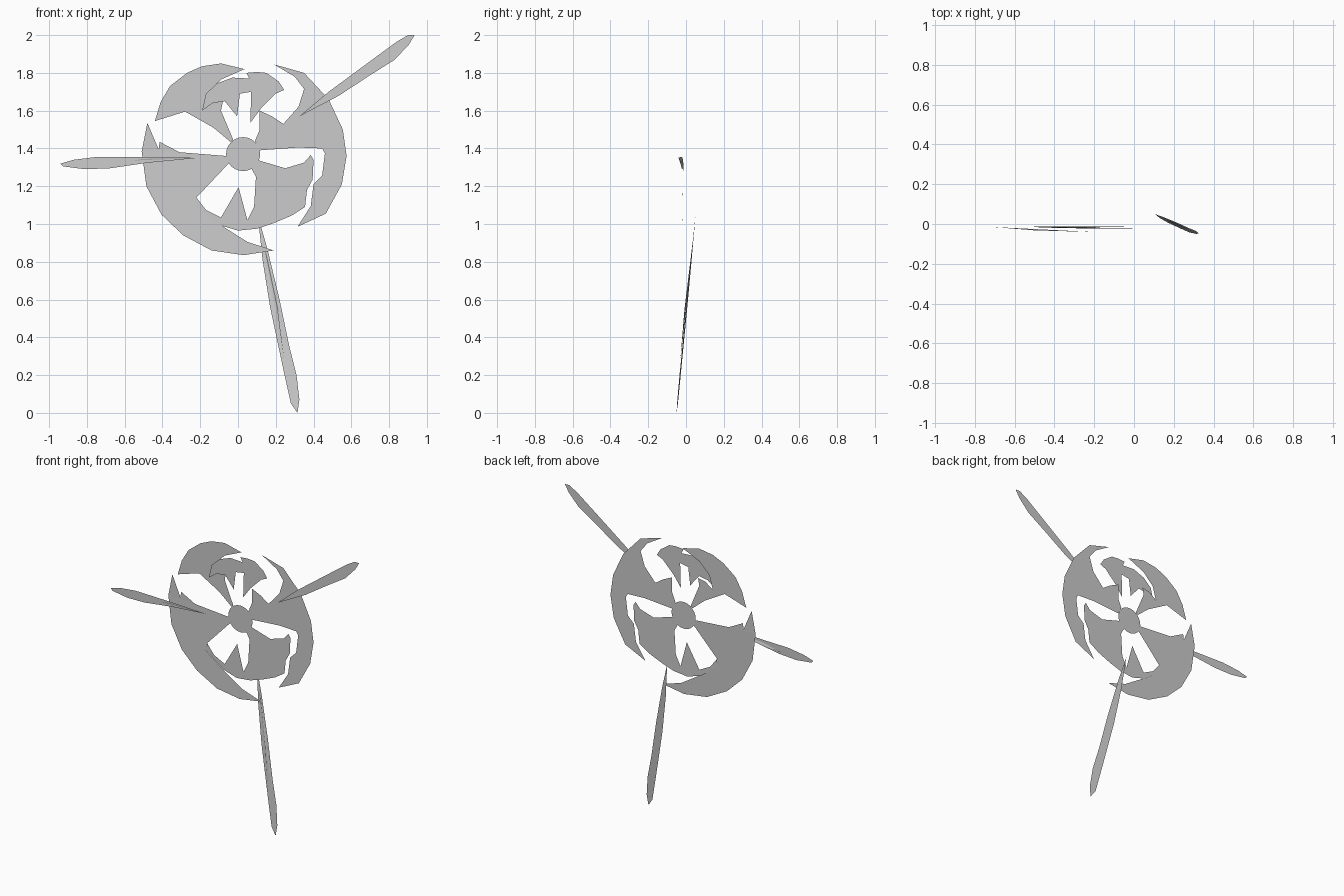
import bpy, bmesh, math

DISC_Y = -0.013


def sheet(name, outline, depth=lambda x, z: DISC_Y, folds=()):
    """Flat cut-out from an x,z outline, plus optional thin fold triangles."""
    bm = bmesh.new()
    face = bm.faces.new([bm.verts.new((x, depth(x, z), z)) for x, z in outline])
    face.normal_update()
    bmesh.ops.triangulate(bm, faces=[face], ngon_method='EAR_CLIP')
    for tri in folds:
        bm.faces.new([bm.verts.new(p) for p in tri])
    me = bpy.data.meshes.new(name)
    bm.to_mesh(me)
    bm.free()
    ob = bpy.data.objects.new(name, me)
    bpy.context.collection.objects.link(ob)
    return ob


# central hub disc
sheet("hub", [(0.027 + 0.09 * math.cos(i * math.tau / 24),
               1.37 + 0.09 * math.sin(i * math.tau / 24)) for i in range(24)])

# upper left crescent with its spoke
sheet("upper_left_crescent", [
    (0.035, 1.82), (-0.09, 1.85), (-0.19, 1.835), (-0.27, 1.80), (-0.36, 1.73),
    (-0.41, 1.645), (-0.44, 1.545), (-0.28, 1.595), (-0.13, 1.51), (-0.04, 1.435),
    (-0.025, 1.445), (-0.09, 1.60), (-0.08, 1.65), (-0.135, 1.64), (-0.19, 1.60),
    (-0.165, 1.69), (-0.09, 1.765)])

# small arch with two prongs, standing in front of the disc
sheet("top_arch", [
    (-0.19, 1.60), (-0.17, 1.69), (-0.11, 1.745), (-0.03, 1.775), (0.06, 1.77),
    (0.045, 1.80), (0.10, 1.805), (0.15, 1.80), (0.215, 1.755), (0.245, 1.71),
    (0.20, 1.69), (0.12, 1.61), (0.065, 1.535), (0.07, 1.70), (0.01, 1.69),
    (-0.005, 1.57), (-0.07, 1.65), (-0.135, 1.64)], lambda x, z: -0.038)

# right crescent with its spoke
sheet("right_crescent", [
    (0.19, 1.845), (0.35, 1.80), (0.48, 1.66), (0.555, 1.50), (0.575, 1.36),
    (0.55, 1.21), (0.465, 1.055), (0.315, 0.985), (0.385, 1.095), (0.40, 1.21),
    (0.445, 1.255), (0.46, 1.375), (0.445, 1.40), (0.32, 1.405), (0.115, 1.39),
    (0.09, 1.44), (0.115, 1.50), (0.115, 1.60), (0.18, 1.57), (0.24, 1.53),
    (0.32, 1.62), (0.35, 1.715), (0.30, 1.78)], lambda x, z: -0.017)

# lower left crescent, its spoke to the hub
sheet("lower_left_crescent", [
    (-0.06, 1.36), (-0.31, 1.38), (-0.415, 1.435), (-0.42, 1.395), (-0.48, 1.535),
    (-0.51, 1.385), (-0.485, 1.20), (-0.405, 1.05), (-0.29, 0.94), (-0.14, 0.86),
    (0.03, 0.835), (0.19, 0.86), (0.05, 0.905), (-0.10, 1.00), (-0.225, 1.09),
    (-0.22, 1.14), (-0.05, 1.32)],
    lambda x, z: DISC_Y - 0.02 * max(0, 1.36 - z))

# lower right body, its band and tooth
sheet("lower_band", [
    (0.115, 1.335), (0.25, 1.295), (0.35, 1.325), (0.385, 1.365), (0.40, 1.34),
    (0.395, 1.235), (0.365, 1.18), (0.355, 1.09), (0.285, 1.045), (0.19, 1.005),
    (0.10, 0.975), (0.0, 0.965), (-0.10, 0.995), (-0.23, 1.09), (-0.22, 1.14),
    (-0.17, 1.075), (-0.09, 1.035), (0.003, 1.195), (0.05, 1.02), (0.085, 1.09),
    (0.095, 1.25), (0.07, 1.295), (0.09, 1.35)])

# three long blades: the upper right one is flat, the other two lean
sheet("upper_right_blade", [
    (0.325, 1.57), (0.48, 1.70), (0.69, 1.855), (0.84, 1.965), (0.90, 2.0),
    (0.935, 2.0), (0.905, 1.95), (0.83, 1.87), (0.695, 1.785), (0.535, 1.68)],
    lambda x, z: -0.045)

sheet("left_blade", [
    (-0.94, 1.32), (-0.87, 1.34), (-0.75, 1.355), (-0.50, 1.355), (-0.21, 1.35),
    (-0.47, 1.325), (-0.68, 1.295), (-0.81, 1.29), (-0.925, 1.305)],
    lambda x, z: -0.04 + 0.036 * (-0.21 - x),
    [((-0.21, -0.04, 1.35), (-0.71, -0.015, 1.31), (-0.5, -0.032, 1.345))])

sheet("lower_blade", [
    (0.105, 1.045), (0.155, 0.87), (0.22, 0.60), (0.27, 0.36), (0.31, 0.20),
    (0.325, 0.07), (0.315, 0.0), (0.28, 0.05), (0.24, 0.23), (0.17, 0.56),
    (0.13, 0.81)],
    lambda x, z: -0.05 + 0.1 * z / 1.045 - 0.1 * (x - 0.315 + 0.2 * z),
    [((0.115, 0.047, 1.0), (0.245, -0.03, 0.28), (0.21, -0.008, 0.55)),
     ((0.115, 0.047, 1.0), (0.28, -0.03, 0.27), (0.21, -0.002, 0.55))])
